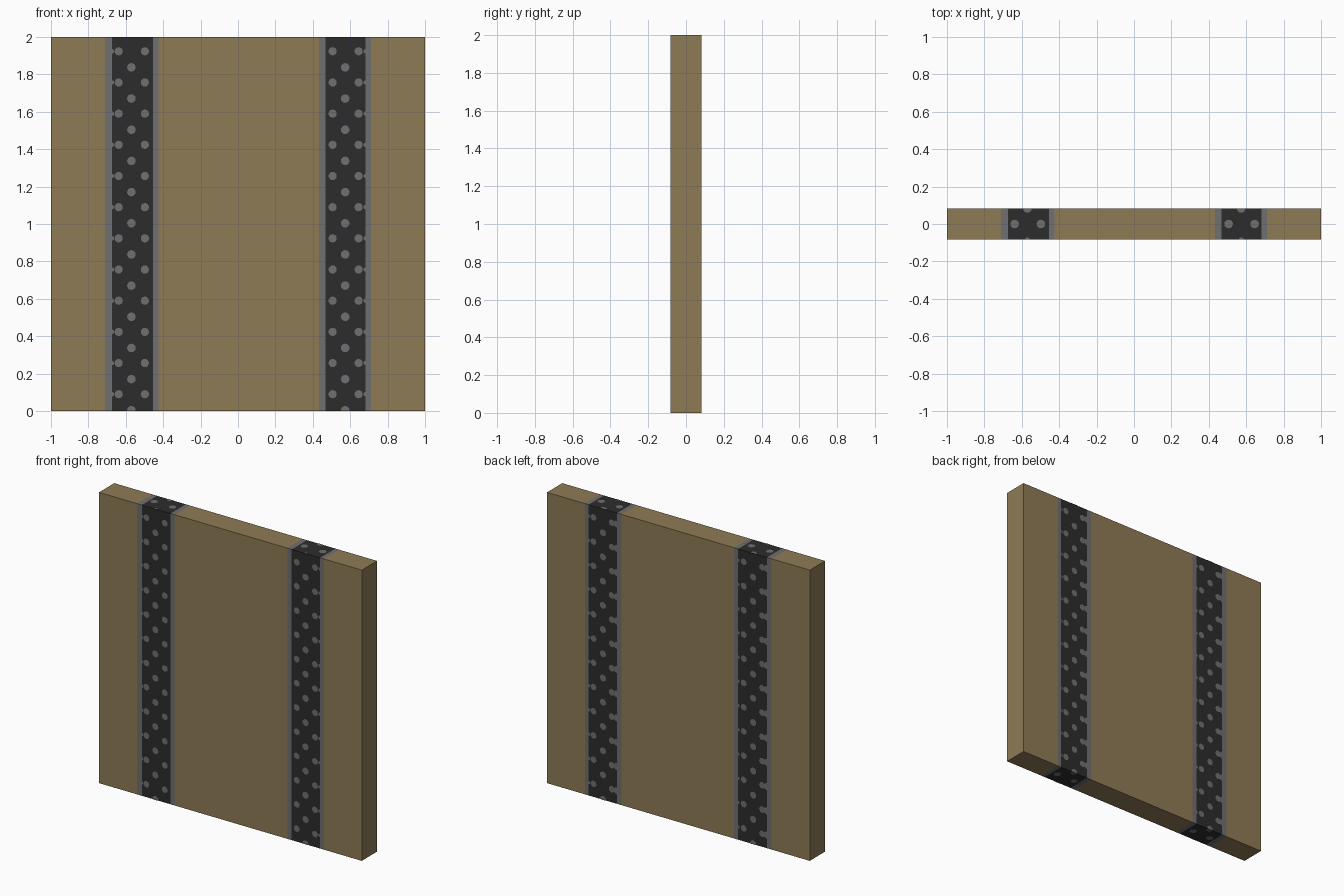
import bpy, bmesh, math
from mathutils import Vector

if "Cube" in bpy.data.objects:
    bpy.data.objects.remove(bpy.data.objects["Cube"])

H, T = 2.0, 0.083          # panel height, half thickness
LIFT = 0.0015              # rivet plates sit just proud of the band
BANDS = {                  # trim outer, dark left, dark right, trim outer, rivet columns
    "left": (-0.71, -0.674, -0.455, -0.424, (-0.638, -0.57, -0.498)),
    "right": (0.434, 0.467, 0.683, 0.711, (0.506, 0.573, 0.645)),
}


def lin(c):
    c /= 255
    return c / 12.92 if c <= 0.04045 else ((c + 0.055) / 1.055) ** 2.4


def material(name, r, g, b):
    m = bpy.data.materials.new(name)
    m.diffuse_color = (lin(r), lin(g), lin(b), 1)
    m.use_nodes = True
    m.node_tree.nodes["Principled BSDF"].inputs["Base Color"].default_value = m.diffuse_color
    return m


wood = material("wood", 143, 123, 86)
steel = material("grey steel", 112, 112, 112)
iron = material("dark iron", 44, 44, 44)


def finish(bm, name, mats):
    me = bpy.data.meshes.new(name)
    bm.to_mesh(me)
    bm.free()
    for m in mats:
        me.materials.append(m)
    ob = bpy.data.objects.new(name, me)
    bpy.context.collection.objects.link(ob)
    return ob


# Panel: one box, cut along the band edges and coloured by x position
bm = bmesh.new()
bmesh.ops.create_cube(bm, size=1)
for v in bm.verts:
    v.co = Vector((v.co.x * 2, v.co.y * 2 * T, (v.co.z + 0.5) * H))
for x0, x1, x2, x3, cols in BANDS.values():
    for x in (x0, x1, x2, x3):
        bmesh.ops.bisect_plane(bm, geom=bm.verts[:] + bm.edges[:] + bm.faces[:],
                               plane_co=(x, 0, 0), plane_no=(1, 0, 0))
for f in bm.faces:
    x = f.calc_center_median().x
    for x0, x1, x2, x3, cols in BANDS.values():
        if x1 < x < x2:
            f.material_index = 2
        elif x0 < x < x3:
            f.material_index = 1
finish(bm, "banded_panel", (wood, steel, iron))


# Rivets: flat discs clipped to the dark strip
def disc(bm, cx, cv, r, xlim, vlim, place, normal):
    pts = []
    for i in range(16):
        a = math.tau * i / 16
        x = min(max(cx + r * math.cos(a), xlim[0]), xlim[1])
        v = min(max(cv + r * math.sin(a), vlim[0]), vlim[1])
        p = Vector(place(x, v))
        if not pts or all((p - q).length > 1e-5 for q in pts):
            pts.append(p)
    f = bm.faces.new([bm.verts.new(p) for p in pts])
    f.normal_update()
    if f.normal.dot(Vector(normal)) < 0:
        f.normal_flip()


for side, (x0, x1, x2, x3, cols) in BANDS.items():
    bm = bmesh.new()
    xl, step = (x1, x2), H / 12
    for s in (-1, 1):
        # front and back faces: staggered rows plus half bumps on the trim
        def on_face(x, z): return (x, s * (T + LIFT), z)
        n = (0, s, 0)
        if s < 0:
            bumps = ((x1 if side == "left" else x2, 0.012),)
        else:
            bumps = ((x1, 0.024), (x2, 0.012))
        for k in range(12):
            zc, zs = 0.004 + step * k, 0.09 + step * k
            disc(bm, cols[1], zc, 0.023, xl, (0, H), on_face, n)
            for x, r in [(cols[0], 0.022), (cols[2], 0.022), *bumps]:
                disc(bm, x, zs, r, xl, (0, H), on_face, n)

        # top and bottom ends
        def on_end(x, y): return (x, y, H + LIFT if s > 0 else -LIFT)
        n = (0, 0, s)
        for x, y, r in ((cols[0], 0, 0.023), (cols[2], 0, 0.023),
                        (cols[1], T, 0.023), (cols[1], -T, 0.012)):
            disc(bm, x, y, r, xl, (-T, T), on_end, n)
    finish(bm, side + "_band_rivets", (steel,))
